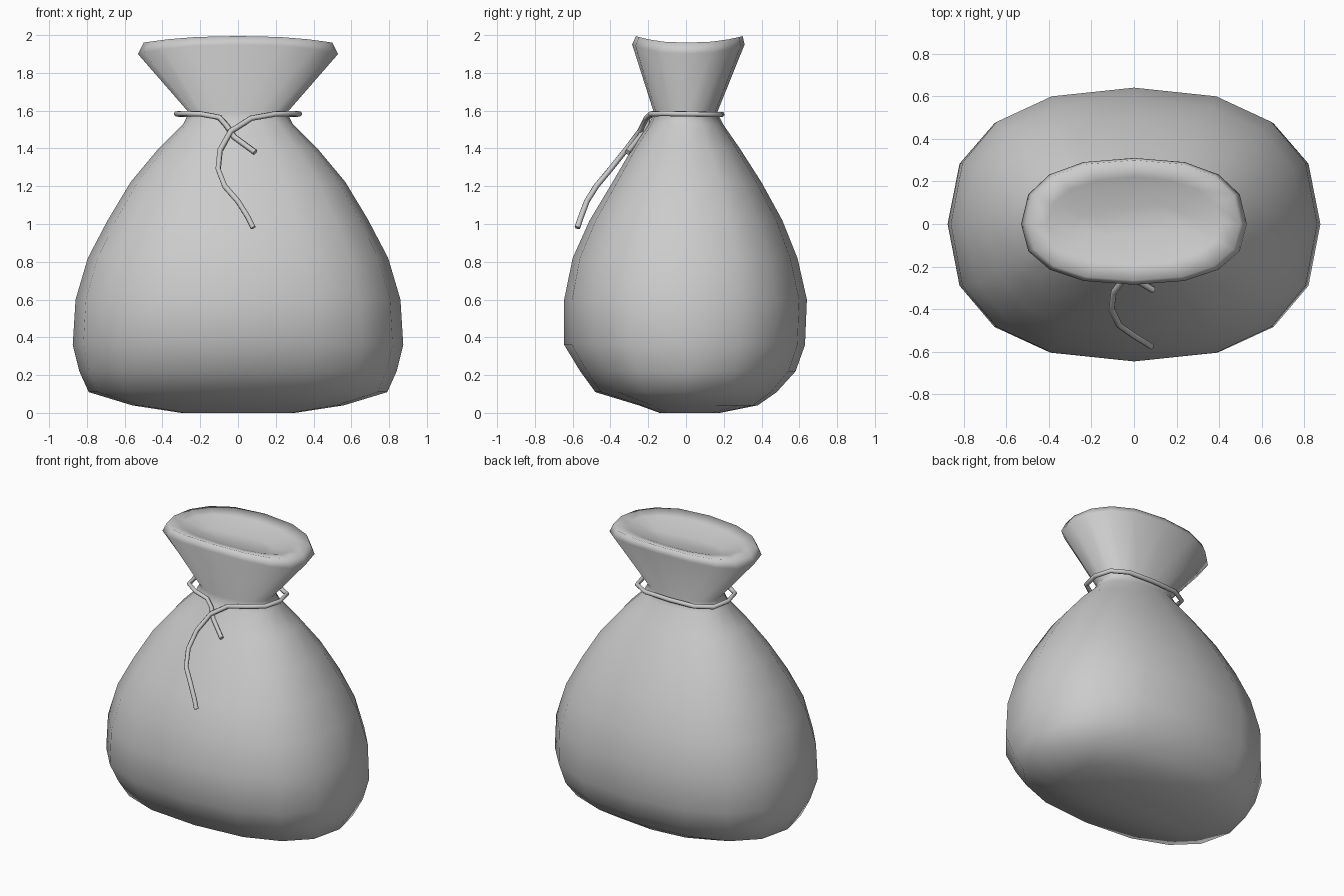
import bpy, bmesh
from math import sin, cos, pi

SEG = 16


def spow(v, p):
    return abs(v) ** p * (1 if v >= 0 else -1)


def ring(bm, z, rx, front, back, n=2.35, lift=0.0):
    """Squarish oval with separate front/back depth; lift raises front and back."""
    out = []
    for i in range(SEG):
        a = 2 * pi * i / SEG
        c, s = cos(a), sin(a)
        y = spow(s, 2 / n) * (back if s > 0 else front)
        out.append(bm.verts.new((rx * spow(c, 2 / n), y, z + lift * s * s)))
    return out


# sack: z, half width, front depth, back depth, exponent, lift
rings = [
    (0.00, 0.30, 0.14, 0.18, 2.3, 0),
    (0.04, 0.56, 0.25, 0.38, 2.3, 0),
    (0.11, 0.79, 0.48, 0.48, 2.4, 0),
    (0.22, 0.84, 0.56, 0.58, 2.4, 0),
    (0.36, 0.875, 0.645, 0.63, 2.4, 0),
    (0.60, 0.86, 0.645, 0.64, 2.4, 0),
    (0.82, 0.795, 0.60, 0.59, 2.4, 0),
    (1.02, 0.69, 0.51, 0.51, 2.4, 0),
    (1.22, 0.57, 0.39, 0.40, 2.4, 0),
    (1.40, 0.42, 0.285, 0.285, 2.3, 0),
    (1.53, 0.29, 0.195, 0.195, 2.3, 0),
    (1.59, 0.26, 0.17, 0.165, 2.3, 0),
    # flared mouth, lip and shallow gathered inside
    (1.90, 0.53, 0.285, 0.31, 2.4, 0.05),
    (1.96, 0.50, 0.265, 0.30, 2.4, 0.035),
    (1.955, 0.41, 0.19, 0.22, 2.2, 0.015),
    (1.92, 0.27, 0.06, 0.10, 2.0, 0),
]
bm = bmesh.new()
loops = [ring(bm, *r) for r in rings]
for lo, hi in zip(loops, loops[1:]):
    for i in range(SEG):
        j = (i + 1) % SEG
        bm.faces.new((lo[i], lo[j], hi[j], hi[i]))
bm.faces.new(loops[0][::-1])
bm.faces.new(loops[-1])
bmesh.ops.recalc_face_normals(bm, faces=bm.faces)
for f in bm.faces:
    f.smooth = True
mesh = bpy.data.meshes.new("sack")
bm.to_mesh(mesh)
bm.free()
bpy.context.collection.objects.link(bpy.data.objects.new("sack", mesh))

# drawstring: short tail, loop round the neck, long tail
path = [
    (0.09, -0.31, 1.38), (-0.02, -0.245, 1.46), (-0.06, -0.21, 1.52),
    (-0.10, -0.20, 1.565), (-0.20, -0.185, 1.583), (-0.295, -0.12, 1.585),
    (-0.325, 0.0, 1.583), (-0.295, 0.12, 1.58), (-0.19, 0.18, 1.58),
    (0.0, 0.19, 1.58), (0.19, 0.18, 1.58), (0.295, 0.12, 1.58),
    (0.325, 0.0, 1.583), (0.295, -0.12, 1.585), (0.20, -0.185, 1.583),
    (0.07, -0.21, 1.56), (-0.04, -0.245, 1.49), (-0.095, -0.32, 1.39),
    (-0.105, -0.40, 1.29), (-0.07, -0.475, 1.20), (0.0, -0.525, 1.12),
    (0.05, -0.555, 1.04), (0.08, -0.575, 0.98),
]
curve = bpy.data.curves.new("drawstring", 'CURVE')
curve.dimensions = '3D'
curve.bevel_depth = 0.015
curve.bevel_resolution = 1
curve.use_fill_caps = True
sp = curve.splines.new('POLY')
sp.points.add(len(path) - 1)
for p, co in zip(sp.points, path):
    p.co = (*co, 1)
sp.use_smooth = True
bpy.context.collection.objects.link(bpy.data.objects.new("drawstring", curve))
